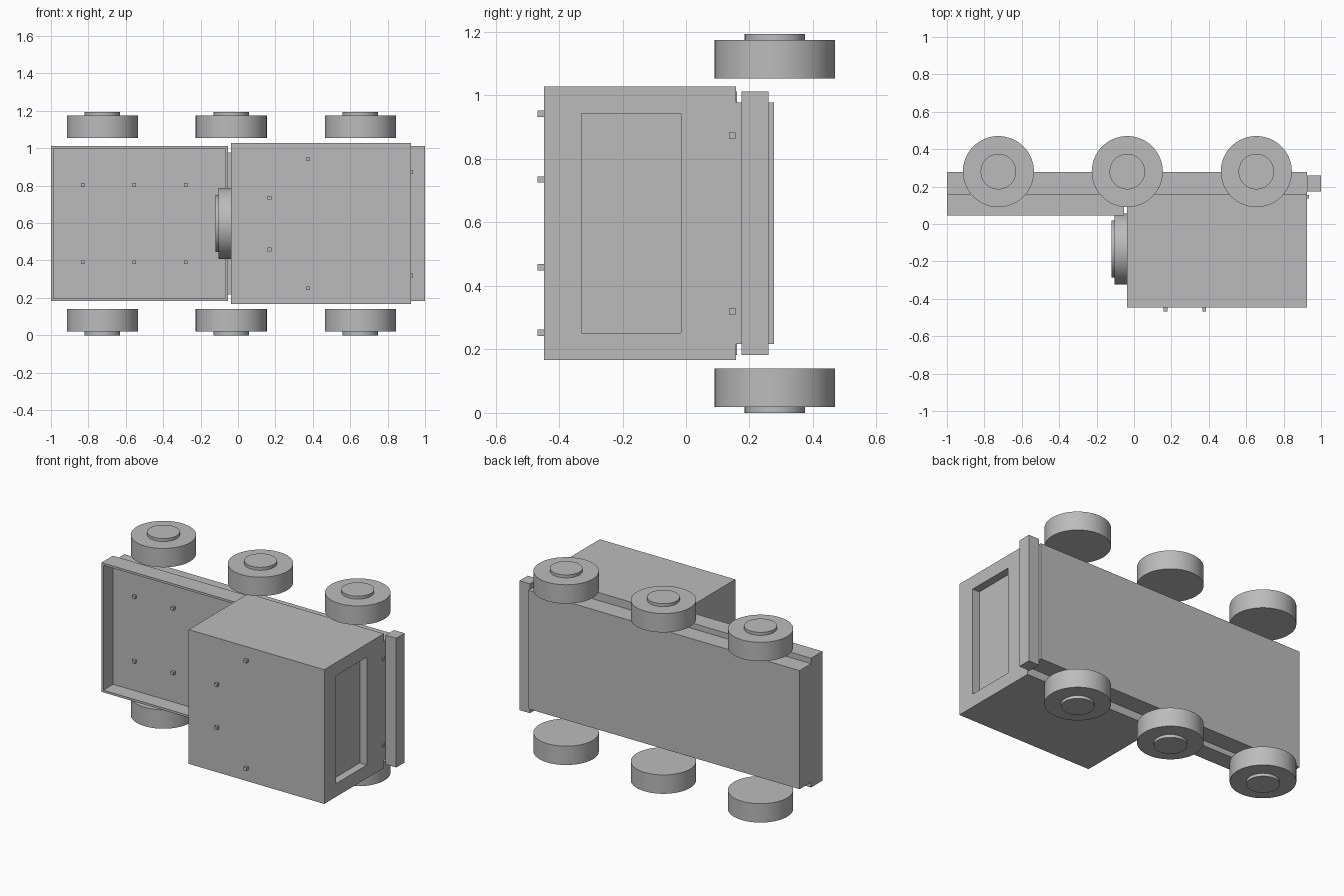
import bpy
import bmesh
from math import radians
from mathutils import Matrix, Vector

if "Cube" in bpy.data.objects:
    bpy.data.objects.remove(bpy.data.objects["Cube"], do_unlink=True)

GREY = (0.5, 0.5, 0.5, 1)
grey = bpy.data.materials.new("plain grey")
grey.use_nodes = True
grey.diffuse_color = GREY
grey.node_tree.nodes["Principled BSDF"].inputs["Base Color"].default_value = GREY

MID = 0.597  # centre of the truck's width, which runs along z


def finish(name, bm):
    bmesh.ops.recalc_face_normals(bm, faces=bm.faces)
    mesh = bpy.data.meshes.new(name)
    bm.to_mesh(mesh)
    bm.free()
    mesh.materials.append(grey)
    obj = bpy.data.objects.new(name, mesh)
    bpy.context.collection.objects.link(obj)
    return obj


def add_box(bm, x, y, z):
    """Box from (low, high) ranges."""
    size = Vector((x[1] - x[0], y[1] - y[0], z[1] - z[0]))
    centre = Vector((sum(x), sum(y), sum(z))) / 2
    bmesh.ops.create_cube(bm, size=1, matrix=Matrix.Translation(centre) @ Matrix.Diagonal(size).to_4x4())


def box(name, x, y, z):
    bm = bmesh.new()
    add_box(bm, x, y, z)
    return finish(name, bm)


def recessed_box(name, x, y, z, normal, opening, depth):
    """Box with a rectangular pocket sunk into the face that points along normal."""
    bm = bmesh.new()
    add_box(bm, x, y, z)
    bm.normal_update()
    direction = Vector(normal)
    face = max(bm.faces, key=lambda f: f.normal.dot(direction))
    centre = face.calc_center_median()
    bmesh.ops.inset_individual(bm, faces=[face], thickness=0.01)
    # Snap the inset corners to the wanted opening
    for v in face.verts:
        for axis, (low, high) in opening.items():
            v.co[axis] = low if v.co[axis] < centre[axis] else high
    pocket = bmesh.ops.extrude_discrete_faces(bm, faces=[face])["faces"][0]
    bmesh.ops.translate(bm, verts=pocket.verts[:], vec=-direction * depth)
    return finish(name, bm)


def wheel(name, centre, axis, tyre, hub):
    """Tyre and raised hub; each is (radius, start, end) along the outward axis."""
    bm = bmesh.new()
    turn = Vector((0, 0, 1)).rotation_difference(Vector(axis)).to_matrix().to_4x4()
    for radius, start, end in (tyre, hub):
        place = Matrix.Translation(centre) @ turn @ Matrix.Translation((0, 0, (start + end) / 2))
        bmesh.ops.create_cone(bm, cap_ends=True, segments=64, radius1=radius,
                              radius2=radius, depth=end - start, matrix=place)
    obj = finish(name, bm)
    bpy.ops.object.select_all(action='DESELECT')
    bpy.context.view_layer.objects.active = obj
    obj.select_set(True)
    bpy.ops.object.shade_smooth_by_angle(angle=radians(30))


def stud(name, x, y, z):
    box(name, (x - 0.01, x + 0.01), (y - 0.01, y + 0.01), (z - 0.01, z + 0.01))


# Chassis and bumper
box("chassis", (-1, 0.925), (0.157, 0.277), (0.217, 0.977))
box("bumper", (0.925, 1), (0.175, 0.26), (0.183, 1.012))

# Open cargo bed with bolts on its floor
recessed_box("cargo_bed", (-1, -0.053), (0.045, 0.16), (0.183, 1.012),
             (0, -1, 0), {0: (-0.987, -0.069), 2: (0.197, 0.998)}, 0.1)
for i, x in enumerate((-0.83, -0.555, -0.28)):
    for side in (-1, 1):
        stud(f"bed_bolt_{i}_{side}", x, 0.135, MID + side * 0.207)

# Cab with sunken windscreen
recessed_box("cab", (-0.037, 0.925), (-0.447, 0.157), (0.167, 1.028),
             (1, 0, 0), {1: (-0.329, -0.016), 2: (0.252, 0.943)}, 0.05)

# Roof lamps and headlamps
for side in (-1, 1):
    stud(f"roof_lamp_inner_{side}", 0.168, -0.457, MID + side * 0.138)
    stud(f"roof_lamp_outer_{side}", 0.376, -0.457, MID + side * 0.345)
    stud(f"headlamp_{side}", 0.925, 0.146, MID + side * 0.277)

# Spare wheel on the back of the cab
wheel("spare_wheel", (-0.037, -0.133, MID), (-1, 0, 0), (0.19, 0, 0.068), (0.153, 0.068, 0.084))

# Road wheels
for side, label in ((-1, "low"), (1, "high")):
    for i, x in enumerate((-0.725, -0.036, 0.654)):
        wheel(f"wheel_{label}_{i}", (x, 0.28, MID), (0, 0, side),
              (0.19, 0.457, 0.578), (0.095, 0.578, 0.597))
